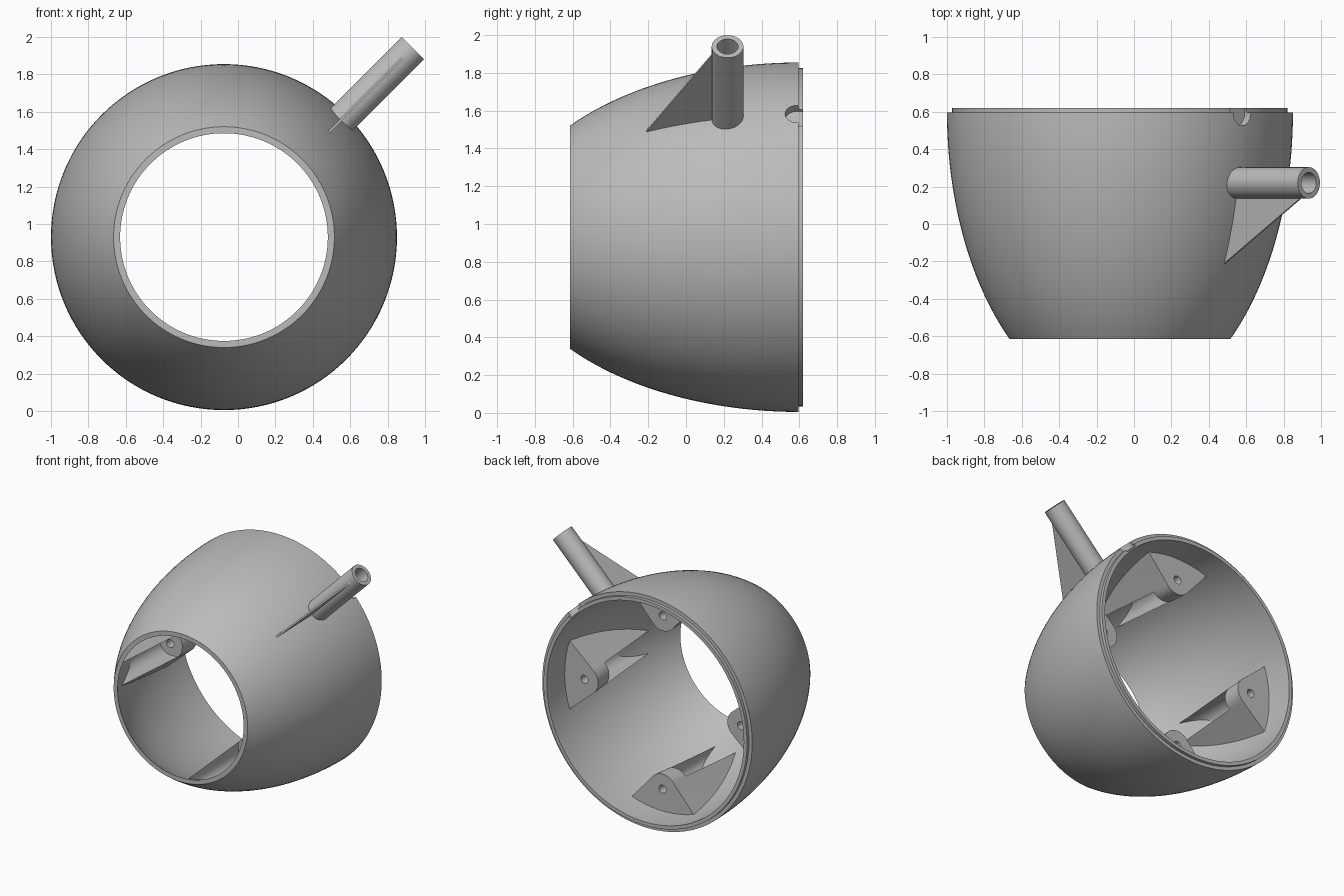
import bpy, bmesh, math
from mathutils import Matrix, Vector

if "Cube" in bpy.data.objects:
    bpy.data.objects.remove(bpy.data.objects["Cube"], do_unlink=True)

grey = bpy.data.materials.new("plain grey")
grey.use_nodes = True
grey.diffuse_color = (0.5, 0.5, 0.5, 1)
grey.node_tree.nodes["Principled BSDF"].inputs["Base Color"].default_value = (0.5, 0.5, 0.5, 1)

AXIS = Matrix.Translation((-0.075, 0, 0.93))   # shell axis runs along y
Y_FRONT, Y_STEP, Y_BACK = -0.615, 0.595, 0.62


def turned(degrees):
    """Frame on the shell axis whose z points outward at an angle from the top."""
    return AXIS @ Matrix.Rotation(math.radians(degrees), 4, 'Y')


def finish(name, bm, matrix):
    bmesh.ops.remove_doubles(bm, verts=bm.verts, dist=1e-5)
    bmesh.ops.recalc_face_normals(bm, faces=bm.faces)
    bm.transform(matrix)
    mesh = bpy.data.meshes.new(name)
    bm.to_mesh(mesh)
    bm.free()
    mesh.materials.append(grey)
    obj = bpy.data.objects.new(name, mesh)
    bpy.context.collection.objects.link(obj)
    return obj


def lathe(name, profile, matrix, steps=48):
    """Revolve a closed (radius, height) profile about y."""
    bm = bmesh.new()
    verts = [bm.verts.new((r, h, 0)) for r, h in profile]
    edges = [bm.edges.new((v, verts[i - 1])) for i, v in enumerate(verts)
             if v.co.x > 1e-6 or verts[i - 1].co.x > 1e-6]
    bmesh.ops.spin(bm, geom=verts + edges, cent=(0, 0, 0), axis=(0, 1, 0),
                   angle=2 * math.pi, steps=steps)
    return finish(name, bm, matrix)


def prism(name, outline, direction, matrix):
    """Extrude a flat closed outline."""
    bm = bmesh.new()
    face = bm.faces.new([bm.verts.new(p) for p in outline])
    new = bmesh.ops.extrude_face_region(bm, geom=[face])["geom"]
    moved = [v for v in new if isinstance(v, bmesh.types.BMVert)]
    bmesh.ops.translate(bm, vec=direction, verts=moved)
    return finish(name, bm, matrix)


def combine(obj, tool, operation):
    mod = obj.modifiers.new("cut", 'BOOLEAN')
    mod.object, mod.operation, mod.solver = tool, operation, 'EXACT'
    bpy.context.view_layer.objects.active = obj
    bpy.ops.object.modifier_apply(modifier=mod.name)
    bpy.data.objects.remove(tool, do_unlink=True)


def outer(y):
    return 0.925 * math.sqrt(1 - ((0.6 - y) / 1.578) ** 2)


def inner(y):
    return outer(y) - 0.035 - 0.022 * (y - Y_FRONT) / (Y_BACK - Y_FRONT)


# Shell with a stepped lip on its wide end
N = 28
ys = [Y_FRONT + (Y_STEP - Y_FRONT) * i / N for i in range(N + 1)]
profile = [(outer(y), y) for y in ys] + [(0.897, Y_STEP), (0.897, Y_BACK), (inner(Y_STEP), Y_BACK)]
profile += [(inner(y), y) for y in reversed(ys)]
shell = lathe("shell", profile, AXIS, 128)

# Radial notch in the rim, in line with the tube
upright = Matrix.Rotation(math.pi / 2, 4, 'X')
radial = turned(45) @ Matrix.Translation((0, 0.59, 0)) @ upright
notch = lathe("notch_cutter", [(0, 0.878), (0.065, 0.878), (0.065, 1.1), (0, 1.1)], radial, 32)
combine(shell, notch, 'DIFFERENCE')

# Hollow tube standing out of the shell
radial = turned(45) @ Matrix.Translation((0, 0.22, 0)) @ upright
tube = lathe("tube", [(0, 0.87), (0.084, 0.87), (0.084, 1.428), (0.056, 1.428),
                      (0.056, 0.9), (0, 0.9)], radial)

# Thin triangular fin bracing the tube
foot = [(-0.006, y, outer(y) - 0.012) for y in (0.16, 0.07, -0.02, -0.12)]
fin = prism("tube_fin", foot + [(-0.006, -0.21, outer(-0.21)), (-0.006, 0.145, 1.38),
                                (-0.006, 0.16, 1.38)], (0.012, 0, 0), turned(45))

# Four screw bosses inside, each with a screw hole and an open channel
TIP, HOLE, CORNER = 0.12, 0.69, Vector((0.28, 0.83))
SEAT, FACE = 0.24, 0.40
arc = [math.radians(-145 + 110 * i / 16) for i in range(17)]
section = [(TIP * math.cos(a), HOLE + TIP * math.sin(a)) for a in arc]
section += [tuple(CORNER), (0.28, 0.95), (-0.28, 0.95), (-CORNER.x, CORNER.y)]
channel_arc = [math.pi * i / 16 for i in range(17)]
channel = [(0.09 * math.cos(a), HOLE + 0.09 * math.sin(a)) for a in channel_arc]
channel += [(-0.09, 0.4), (0.09, 0.4)]

for place, angle in (("top", 0), ("left", 90), ("bottom", 180), ("right", 270)):
    frame = turned(angle)
    boss = prism(place + "_boss", [(x, FACE, z) for x, z in section],
                 (0, -0.85, 0.07), frame)
    core_rings = [(0, ys[0])] + [(outer(y) - 0.018, y) for y in ys] + [(0, ys[-1])]
    combine(boss, lathe("core", core_rings, AXIS, 128), 'INTERSECT')
    slot = prism("slot_cutter", [(x, SEAT, z) for x, z in channel], (0, -1, 0), frame)
    combine(boss, slot, 'DIFFERENCE')
    hole = lathe("hole_cutter", [(0, 0.1), (0.032, 0.1), (0.032, 0.6), (0, 0.6)],
                 frame @ Matrix.Translation((0, 0, HOLE)), 24)
    combine(boss, hole, 'DIFFERENCE')

# Smooth curved surfaces, keep the edges crisp
for obj in bpy.context.scene.objects:
    obj.select_set(obj.type == 'MESH')
bpy.context.view_layer.objects.active = shell
bpy.ops.object.shade_smooth_by_angle(angle=math.radians(30))
